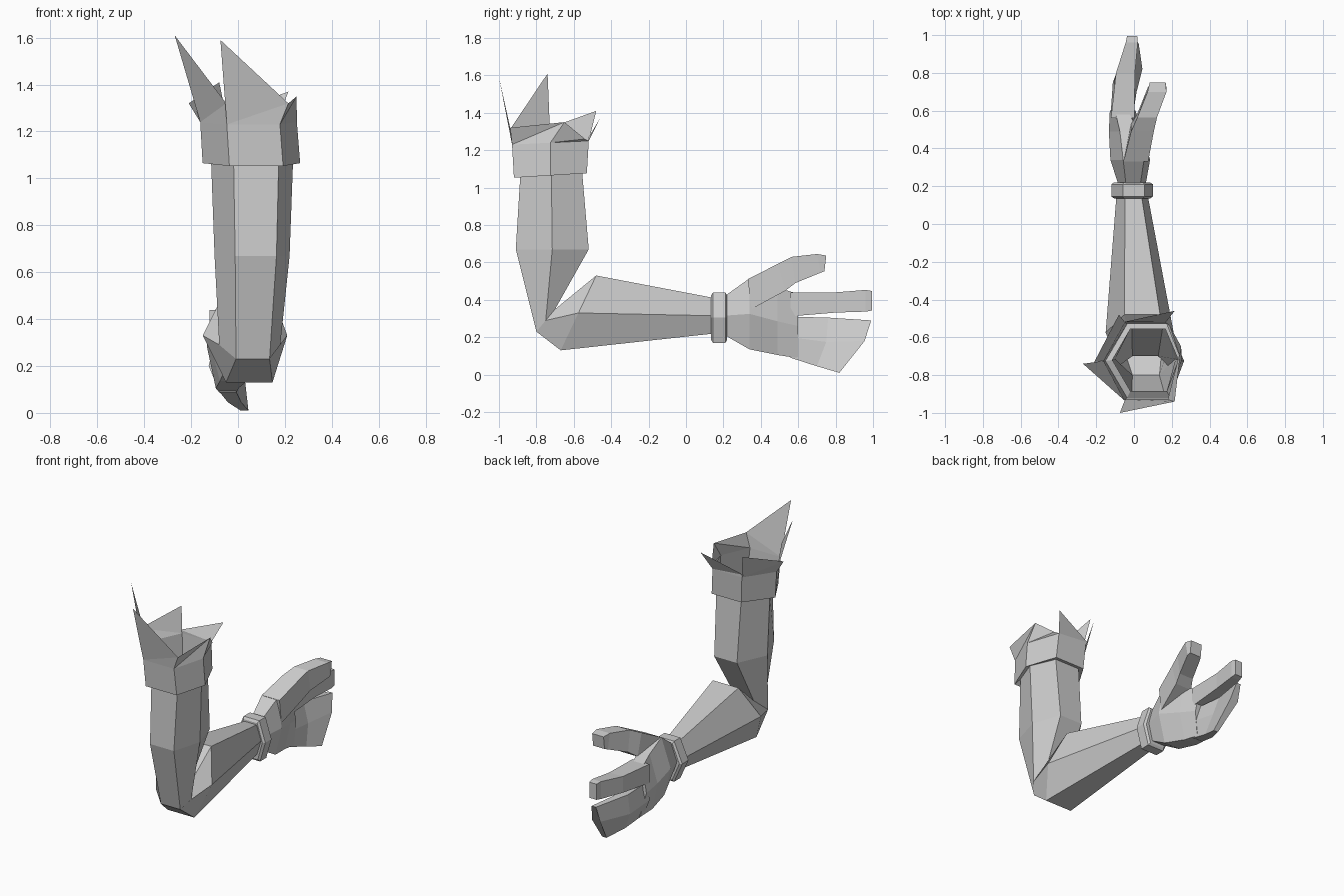
import bpy
import bmesh
from mathutils import Vector

default_cube = bpy.data.objects.get("Cube")
if default_cube:
    bpy.data.objects.remove(default_cube, do_unlink=True)

# One plain grey for the whole model
grey = bpy.data.materials.new("plain grey")
grey.use_nodes = True
grey_value = (0.6, 0.6, 0.6, 1.0)
grey.diffuse_color = grey_value
grey.node_tree.nodes["Principled BSDF"].inputs["Base Color"].default_value = grey_value

# Unit cross-sections: first number runs across, second runs along the "up" vector
HEXAGON = [(-1, 0), (-0.45, -1), (0.65, -1), (1, 0), (0.6, 1), (-0.45, 1)]
SQUARE = [(-1, -1), (1, -1), (1, 1), (-1, 1)]


def section(centre, half_width, up, shape=HEXAGON, bulge=(0, 0, 0)):
    """Place a cross-section; bulge pushes its widest corners."""
    points = []
    for across, along in shape:
        point = Vector(centre) + Vector((half_width * across, 0, 0)) + Vector(up) * along
        if along == 0:
            point += Vector(bulge)
        points.append(point)
    return points


def finish(name, mesh_data):
    bmesh.ops.recalc_face_normals(mesh_data, faces=mesh_data.faces[:])
    mesh = bpy.data.meshes.new(name)
    mesh_data.to_mesh(mesh)
    mesh_data.free()
    mesh.materials.append(grey)
    part = bpy.data.objects.new(name, mesh)
    bpy.context.collection.objects.link(part)
    return part


def bridge(mesh_data, lower, upper):
    count = len(lower)
    for i in range(count):
        j = (i + 1) % count
        mesh_data.faces.new((lower[i], lower[j], upper[j], upper[i]))


def loft(name, sections, cap_start=True, cap_end=True):
    mesh_data = bmesh.new()
    rings = [[mesh_data.verts.new(point) for point in ring] for ring in sections]
    for lower, upper in zip(rings, rings[1:]):
        bridge(mesh_data, lower, upper)
    if cap_start:
        mesh_data.faces.new(rings[0])
    if cap_end:
        mesh_data.faces.new(rings[-1])
    return finish(name, mesh_data)


# Bent sleeve: hollow upper arm, elbow and tapering forearm
shoulder_end = section((0.06, -0.72, 1.08), 0.175, (0, 0.165, 0))
loft("bent_arm", [
    shoulder_end,
    section((0.06, -0.715, 0.67), 0.16, (0, 0.195, 0)),
    section((0.05, -0.75, 0.29), 0.13, (0, 0.05, 0.06)),
    section((0.03, -0.575, 0.33), 0.18, (0, 0.095, 0.2)),
    section((-0.01, 0.15, 0.315), 0.083, (0, 0, 0.095)),
], cap_start=False)

# Flared cuff: a flange, a hexagonal body and six torn points
cuff = bmesh.new()
cuff_rings = [
    shoulder_end,
    section((0.057, -0.725, 1.065), 0.208, (0, 0.195, 0.012)),
    section((0.045, -0.725, 1.24), 0.206, (0, 0.205, 0.01)),
]
cuff_rings = [[cuff.verts.new(point) for point in ring] for ring in cuff_rings]
bridge(cuff, cuff_rings[0], cuff_rings[1])
bridge(cuff, cuff_rings[1], cuff_rings[2])
torn_points = [
    ((-0.27, -0.74, 1.61), (-0.05, -0.935, 1.32)),
    ((-0.075, -1.0, 1.59), (0.215, -0.94, 1.32)),
    ((0.215, -0.94, 1.32), (0.25, -0.65, 1.35)),
    ((0.25, -0.65, 1.35), (0.19, -0.54, 1.26)),
    ((0.215, -0.46, 1.37), (-0.06, -0.52, 1.27)),
    ((-0.08, -0.48, 1.41), (-0.21, -0.73, 1.32)),
]
body_top = cuff_rings[2]
for i, (spike, low_end) in enumerate(torn_points):
    first, second = body_top[i], body_top[(i + 1) % len(body_top)]
    tip, end = cuff.verts.new(spike), cuff.verts.new(low_end)
    cuff.faces.new((first, second, end))
    cuff.faces.new((first, end, tip))
finish("torn_cuff", cuff)

# Wrist band with slightly narrower rims
loft("wrist_band", [
    section((-0.01, y, 0.305), width, (0, 0, height))
    for y, width, height in [
        (0.135, 0.095, 0.12), (0.145, 0.11, 0.135),
        (0.21, 0.11, 0.135), (0.22, 0.095, 0.12)]
])

# Palm
loft("palm", [
    section((-0.01, 0.2, 0.315), 0.07, (0, 0, 0.1)),
    section((-0.02, 0.34, 0.325), 0.105, (0.01, 0, 0.19)),
    section((-0.045, 0.49, 0.285), 0.088, (0.01, 0, 0.18)),
    section((-0.06, 0.6, 0.26), 0.068, (-0.01, 0, 0.172)),
])

# Thumb, rising and leaning away from the fingers
loft("thumb", [
    section((0.01, 0.34, 0.43), 0.065, (0, -0.01, 0.08), SQUARE),
    section((0.045, 0.51, 0.52), 0.06, (0, -0.02, 0.072), SQUARE),
    section((0.07, 0.575, 0.56), 0.052, (0, -0.01, 0.07), SQUARE),
    section((0.122, 0.71, 0.595), 0.05, (0, -0.01, 0.05), SQUARE),
    section((0.125, 0.745, 0.595), 0.042, (0, 0.005, 0.042), SQUARE),
])

# Pointing finger
loft("first_finger", [
    section((-0.06, 0.56, 0.375), 0.062, (0, 0, 0.063), SQUARE),
    section((-0.045, 0.8, 0.386), 0.05, (0, 0, 0.054), SQUARE),
    section((-0.012, 0.96, 0.395), 0.032, (0, 0, 0.058), SQUARE),
    section((-0.01, 0.995, 0.395), 0.027, (0, 0, 0.052), SQUARE),
])

# Remaining fingers held together as a curling fan
loft("joined_fingers", [
    section((-0.06, 0.56, 0.2), 0.065, (-0.01, 0, 0.11)),
    section((-0.05, 0.73, 0.175), 0.052, (-0.03, 0.03, 0.13), bulge=(-0.01, 0.02, 0)),
    section((0.005, 0.905, 0.15), 0.03, (-0.02, 0.085, 0.14), bulge=(-0.01, 0.05, 0.03)),
])
